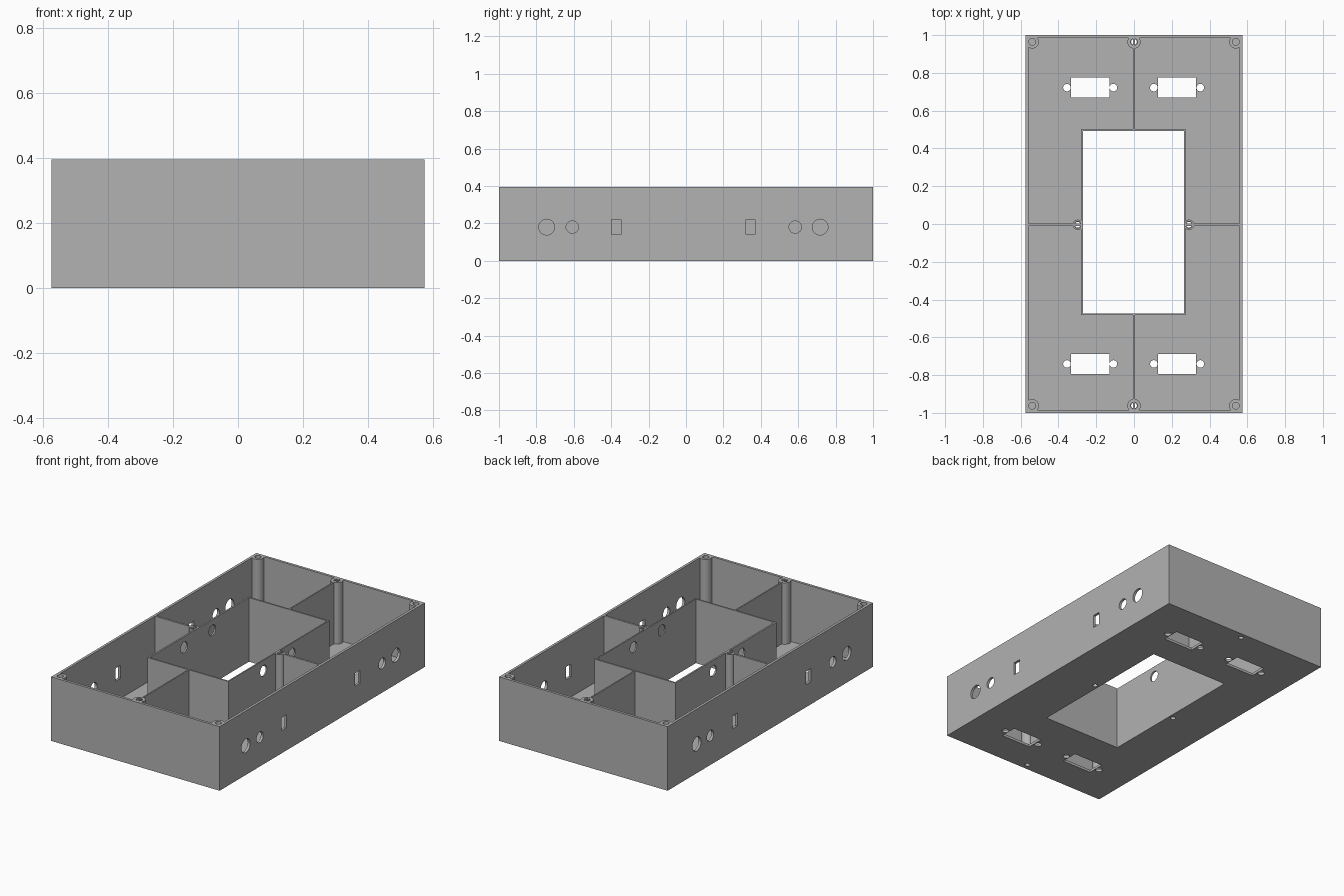
import bpy, bmesh, math
from mathutils import Matrix

if "Cube" in bpy.data.objects:
    bpy.data.objects.remove(bpy.data.objects["Cube"])

WIDTH, LENGTH, HEIGHT = 0.575, 1.0, 0.395
WALL, FLOOR = 0.016, 0.016

grey = bpy.data.materials.new("plain grey")
grey.use_nodes = True
colour = (0.445, 0.445, 0.445, 1)
grey.diffuse_color = colour
grey.node_tree.nodes["Principled BSDF"].inputs["Base Color"].default_value = colour


def make(name, bm):
    bmesh.ops.recalc_face_normals(bm, faces=bm.faces)
    mesh = bpy.data.meshes.new(name)
    bm.to_mesh(mesh)
    bm.free()
    mesh.materials.append(grey)
    obj = bpy.data.objects.new(name, mesh)
    bpy.context.collection.objects.link(obj)
    return obj


def box(name, x0, x1, y0, y1, z0, z1):
    bm = bmesh.new()
    centre = Matrix.Translation(((x0 + x1) / 2, (y0 + y1) / 2, (z0 + z1) / 2))
    size = Matrix.Diagonal((x1 - x0, y1 - y0, z1 - z0, 1))
    bmesh.ops.create_cube(bm, size=1, matrix=centre @ size)
    return make(name, bm)


def rod(name, centre, radius, length, axis="Z"):
    bm = bmesh.new()
    turn = Matrix.Rotation(math.pi / 2, 4, "Y") if axis == "X" else Matrix()
    bmesh.ops.create_cone(bm, cap_ends=True, segments=32, radius1=radius, radius2=radius,
                          depth=length, matrix=Matrix.Translation(centre) @ turn)
    return make(name, bm)


def cut(target, cutter):
    """Subtract the cutter, bake the result and discard the cutter."""
    cutter.hide_render = True
    mod = target.modifiers.new("cut", "BOOLEAN")
    mod.operation, mod.solver, mod.object = "DIFFERENCE", "EXACT", cutter
    graph = bpy.context.evaluated_depsgraph_get()
    baked = bpy.data.meshes.new_from_object(target.evaluated_get(graph))
    target.modifiers.clear()
    target.data = baked
    bpy.data.objects.remove(cutter)


# Hollow space, leaving the inner frame and the four dividers standing
cavity = box("cavity", WALL - WIDTH, WIDTH - WALL, WALL - LENGTH, LENGTH - WALL, FLOOR, 0.5)
cut(cavity, box("frame_block", -0.28, 0.272, -0.482, 0.502, -0.1, 0.6))
cut(cavity, box("long_divider", -0.004, 0.004, -1.1, 1.1, -0.1, 0.6))
cut(cavity, box("cross_divider", -0.7, 0.7, -0.01, 0.002, -0.1, 0.6))

# Casing with the central window
casing = box("casing", -WIDTH, WIDTH, -LENGTH, LENGTH, 0, HEIGHT)
cut(casing, cavity)
cut(casing, box("window", -0.27, 0.264, -0.473, 0.492, -0.1, 0.6))

# Connector openings in the floor, each with two screw holes
for x in (-0.232, 0.228):
    for y in (0.722, -0.741):
        cut(casing, box("slot", x - 0.101, x + 0.101, y - 0.053, y + 0.053, -0.05, 0.05))
        for side in (-1, 1):
            cut(casing, rod("screw_hole", (x + side * 0.123, y, 0), 0.02, 0.1))

# Jack holes and switch slots in both long walls
for x in (-WIDTH, WIDTH):
    for y, radius in ((-0.745, 0.042), (-0.608, 0.033), (0.584, 0.033), (0.717, 0.042)):
        cut(casing, rod("jack_hole", (x, y, 0.18), radius, 0.1, "X"))
    for y in (-0.372, 0.345):
        cut(casing, box("switch_slot", x - 0.05, x + 0.05, y - 0.025, y + 0.025, 0.14, 0.22))

# Cable holes near the top of the inner frame
for y in (-0.14, 0.135):
    cut(casing, rod("cable_hole", (0, y, 0.33), 0.033, 0.8, "X"))

# Screw posts: (name, x, y, radius, open through the floor)
posts = [("back_post", 0, 0.964, 0.035, True), ("front_post", 0, -0.962, 0.035, True),
         ("left_post", 0.291, -0.004, 0.027, True), ("right_post", -0.298, -0.004, 0.027, True)]
for side, x in (("left", 0.539), ("right", -0.539)):
    posts += [(f"back_{side}_post", x, 0.964, 0.035, False),
              (f"front_{side}_post", x, -0.962, 0.035, False)]

for name, x, y, radius, through in posts:
    height = HEIGHT - FLOOR
    post = rod(name, (x, y, FLOOR + height / 2), radius, height)
    cut(post, rod("bore", (x, y, 0.2), 0.018, 1))
    if through:
        cut(casing, rod("floor_bore", (x, y, 0), 0.015, FLOOR * 2))

# Smooth round surfaces, keep hard edges
for obj in bpy.context.collection.objects:
    if obj.type == "MESH" and (obj == casing or obj.name.endswith("_post")):
        bpy.ops.object.select_all(action="DESELECT")
        obj.select_set(True)
        bpy.context.view_layer.objects.active = obj
        bpy.ops.object.shade_smooth_by_angle(angle=math.radians(30))
